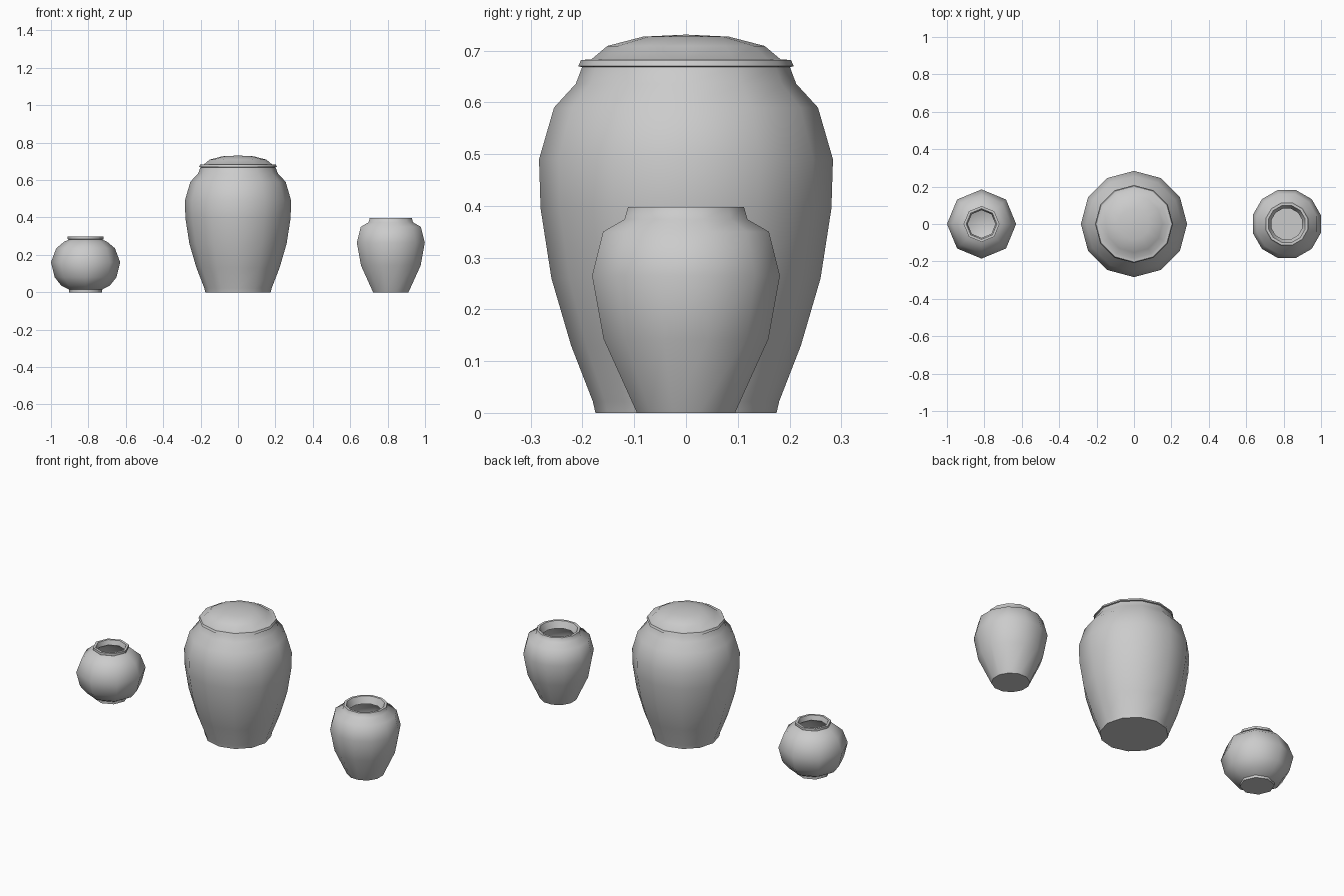
import bpy, bmesh
from math import cos, sin, pi, radians

if "Cube" in bpy.data.objects:
    bpy.data.objects.remove(bpy.data.objects["Cube"])


def lathe(name, profile, sides, x=0.0, turn=0.0):
    """Revolve (radius, z) points about z; zero-radius points become poles, open ends are capped."""
    bm = bmesh.new()
    rings = []
    for r, z in profile:
        if r == 0:
            rings.append([bm.verts.new((0, 0, z))] * sides)
        else:
            rings.append([bm.verts.new((r * cos(turn + 2 * pi * i / sides),
                                        r * sin(turn + 2 * pi * i / sides), z))
                          for i in range(sides)])
    for a, b in zip(rings, rings[1:]):
        for i in range(sides):
            j = (i + 1) % sides
            quad = list(dict.fromkeys((a[i], a[j], b[j], b[i])))
            bm.faces.new(quad)
    if profile[0][0] > 0:
        bm.faces.new(rings[0][::-1])
    if profile[-1][0] > 0:
        bm.faces.new(rings[-1])
    bmesh.ops.recalc_face_normals(bm, faces=bm.faces)
    mesh = bpy.data.meshes.new(name)
    bm.to_mesh(mesh)
    bm.free()
    ob = bpy.data.objects.new(name, mesh)
    ob.location.x = x
    bpy.context.collection.objects.link(ob)
    bpy.ops.object.select_all(action='DESELECT')
    ob.select_set(True)
    bpy.context.view_layer.objects.active = ob
    bpy.ops.object.shade_smooth_by_angle(angle=radians(55))
    return ob


# large central jar body
lathe("large_jar", [(0.175, 0), (0.18, 0.022), (0.222, 0.13), (0.26, 0.26),
                    (0.281, 0.395), (0.284, 0.49), (0.255, 0.59),
                    (0.213, 0.636), (0.2, 0.67)], 12)

# domed lid with a thin flange
lathe("jar_lid", [(0.2, 0.668), (0.208, 0.67), (0.203, 0.682), (0.183, 0.683),
                  (0.152, 0.709), (0.083, 0.727), (0, 0.731)], 12)

# squat open pot on the left: outside, rim, then inside
lathe("squat_pot", [(0.088, 0), (0.088, 0.014), (0.13, 0.036), (0.165, 0.08),
                    (0.185, 0.16), (0.157, 0.235), (0.115, 0.27), (0.09, 0.281),
                    (0.096, 0.284), (0.096, 0.297), (0.082, 0.297),
                    (0.074, 0.27), (0.14, 0.225), (0.165, 0.16),
                    (0.145, 0.085), (0.08, 0.03)], 8, x=-0.815)

# tall open pot on the right: outside, rim, then inside
lathe("tall_pot", [(0.098, 0), (0.165, 0.143), (0.188, 0.265), (0.166, 0.35),
                   (0.123, 0.374), (0.116, 0.398), (0.102, 0.398),
                   (0.085, 0.36), (0.14, 0.335), (0.165, 0.265),
                   (0.145, 0.15), (0.085, 0.025)], 12, x=0.817, turn=radians(15))
